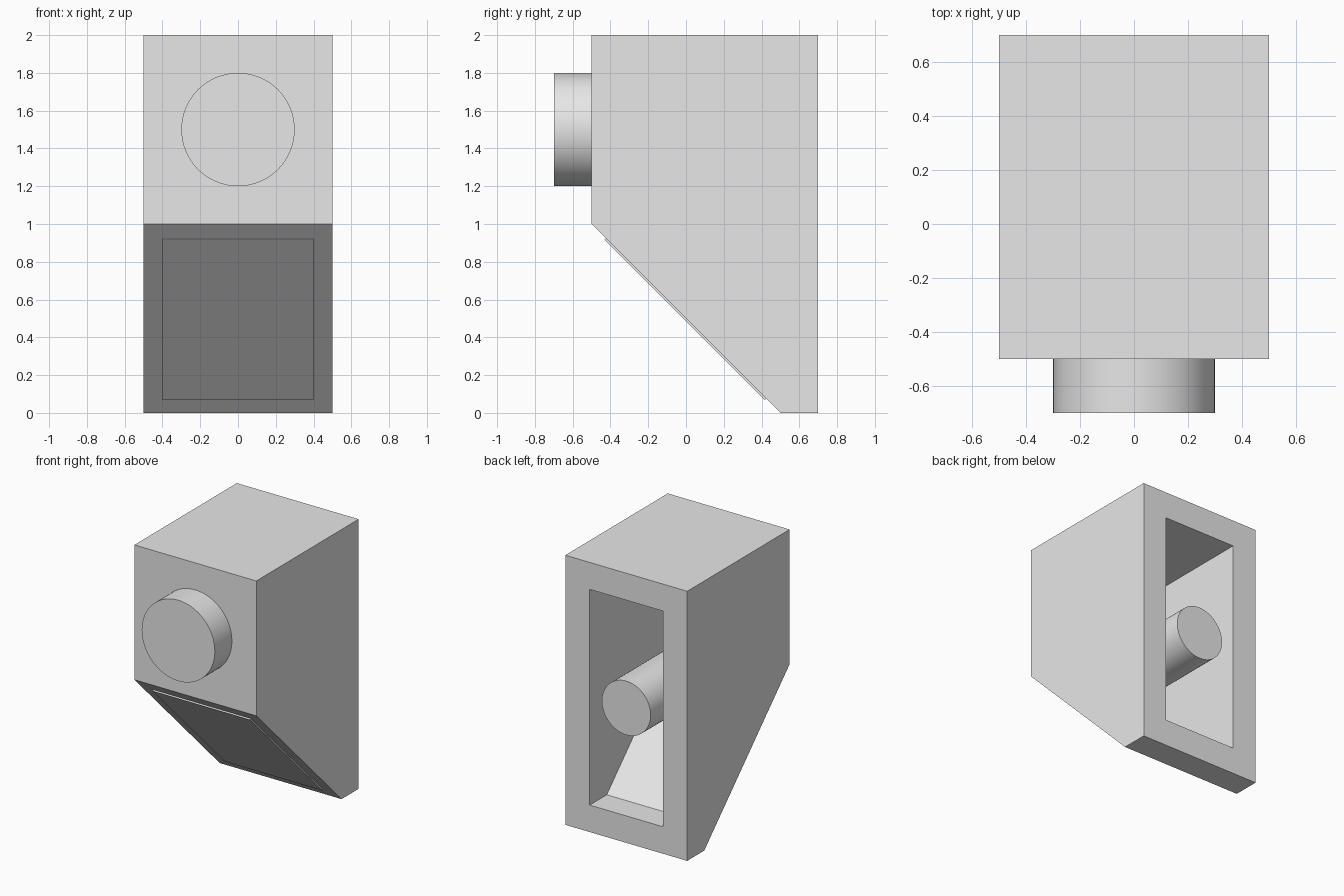
import bpy, bmesh, math
from mathutils import Matrix

cube = bpy.data.objects.get("Cube")
if cube:
    bpy.data.objects.remove(cube, do_unlink=True)

grey = bpy.data.materials.new("light_grey")
grey.use_nodes = True
grey.diffuse_color = (0.8, 0.8, 0.8, 1)
grey.node_tree.nodes["Principled BSDF"].inputs["Base Color"].default_value = (0.8, 0.8, 0.8, 1)


def make_object(name, bm):
    bmesh.ops.recalc_face_normals(bm, faces=bm.faces)
    mesh = bpy.data.meshes.new(name)
    bm.to_mesh(mesh)
    bm.free()
    mesh.materials.append(grey)
    obj = bpy.data.objects.new(name, mesh)
    bpy.context.scene.collection.objects.link(obj)
    return obj


def extrude_profile(name, points, half_width):
    """Extrude a (y, z) side profile across x."""
    bm = bmesh.new()
    face = bm.faces.new([bm.verts.new((-half_width, y, z)) for y, z in points])
    new = bmesh.ops.extrude_face_region(bm, geom=[face])["geom"]
    verts = [v for v in new if isinstance(v, bmesh.types.BMVert)]
    bmesh.ops.translate(bm, verts=verts, vec=(2 * half_width, 0, 0))
    return make_object(name, bm)


def cylinder_along_y(name, radius, y0, y1, z):
    bm = bmesh.new()
    place = Matrix.Translation((0, (y0 + y1) / 2, z)) @ Matrix.Rotation(math.pi / 2, 4, "X")
    bmesh.ops.create_cone(bm, cap_ends=True, segments=64, radius1=radius,
                          radius2=radius, depth=y1 - y0, matrix=place)
    obj = make_object(name, bm)
    bpy.ops.object.select_all(action="DESELECT")
    obj.select_set(True)
    bpy.context.view_layer.objects.active = obj
    bpy.ops.object.shade_smooth_by_angle(angle=math.radians(30))
    return obj


# Housing with a sloped lower front, hollowed from the back
housing = extrude_profile("housing", [(0.7, 0), (0.5, 0), (-0.5, 1), (-0.5, 2), (0.7, 2)], 0.5)
cutter = extrude_profile("cavity_cutter",
                         [(0.8, 0.2), (0.5, 0.2), (-0.3, 1), (-0.3, 1.8), (0.8, 1.8)], 0.3)
cutter.hide_render = True
cutter.hide_viewport = True
hollow = housing.modifiers.new("hollow", "BOOLEAN")
hollow.operation = "DIFFERENCE"
hollow.solver = "EXACT"
hollow.object = cutter

# Round front boss and the rod inside the cavity
cylinder_along_y("front_boss", 0.3, -0.7, -0.48, 1.5)
cylinder_along_y("inner_rod", 0.2, -0.25, 0.7, 1.0)

# Thin plate lying on the slope
bm = bmesh.new()
bmesh.ops.create_cube(bm, size=1, matrix=Matrix.Translation((0, 0, 0.5))
                      @ Matrix.Rotation(math.radians(-45), 4, "X")
                      @ Matrix.Diagonal((0.8, 1.2, 0.02, 1)))
make_object("slope_plate", bm)
